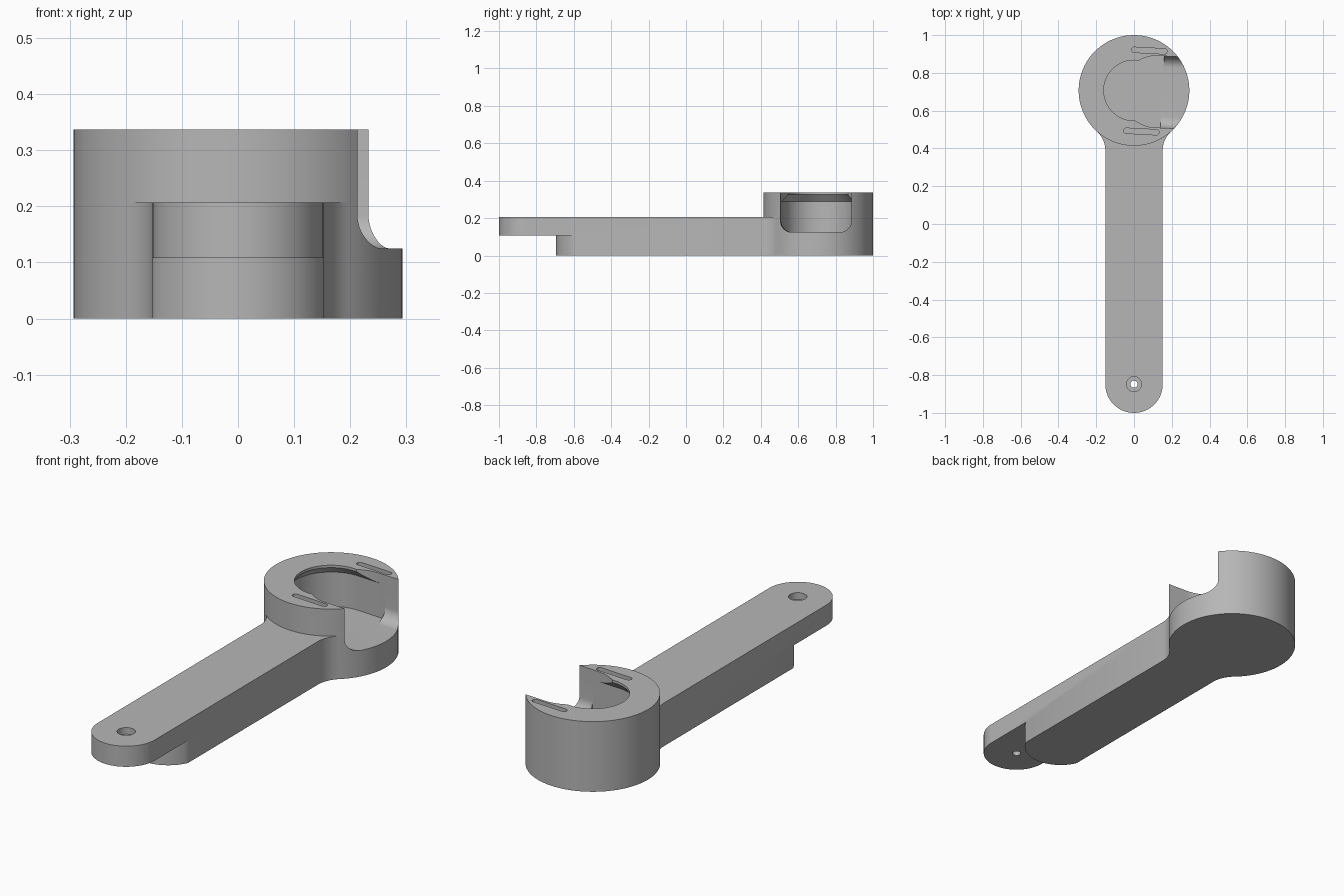
import bpy, bmesh, math
from mathutils import Matrix, Vector

cube = bpy.data.objects.get("Cube")
if cube:
    bpy.data.objects.remove(cube, do_unlink=True)

HEAD_Y, HEAD_R, HEAD_TOP = 0.707, 0.293, 0.337
ARM_W, ARM_TOP, STEP_Z = 0.152, 0.207, 0.108
TIP_Y = -1 + ARM_W
FLOOR, SLOT_W, LIP_R = 0.125, 0.19, 0.16

grey = bpy.data.materials.new("plain_grey")
grey.use_nodes = True
colour = (0.47, 0.47, 0.47, 1)
grey.diffuse_color = colour
grey.node_tree.nodes["Principled BSDF"].inputs["Base Color"].default_value = colour


def arc(cx, cy, r, a, b, n=32):
    """Points along an arc, angles in degrees."""
    return [(cx + r * math.cos(math.radians(a + (b - a) * i / n)),
             cy + r * math.sin(math.radians(a + (b - a) * i / n))) for i in range(n + 1)]


def loft(name, layers, matrix=Matrix()):
    """Closed solid through stacked (outline, height) layers."""
    bm = bmesh.new()
    rings = [[bm.verts.new(matrix @ Vector((x, y, z))) for x, y in pts] for pts, z in layers]
    for low, high in zip(rings, rings[1:]):
        for i in range(len(low)):
            j = (i + 1) % len(low)
            bm.faces.new((low[i], low[j], high[j], high[i]))
    bm.faces.new(rings[0][::-1])
    bm.faces.new(rings[-1])
    bmesh.ops.recalc_face_normals(bm, faces=bm.faces)
    mesh = bpy.data.meshes.new(name)
    bm.to_mesh(mesh)
    bm.free()
    obj = bpy.data.objects.new(name, mesh)
    bpy.context.collection.objects.link(obj)
    mesh.materials.append(grey)
    return obj


def prism(name, pts, z0, z1, matrix=Matrix()):
    return loft(name, [(pts, z0), (pts, z1)], matrix)


def cut(target, cutter):
    mod = target.modifiers.new(cutter.name, 'BOOLEAN')
    mod.operation, mod.solver, mod.object = 'DIFFERENCE', 'EXACT', cutter
    bpy.context.view_layer.objects.active = target
    bpy.ops.object.modifier_apply(modifier=mod.name)
    bpy.data.objects.remove(cutter, do_unlink=True)


def capsule(x0, x1, y, r):
    return arc(x1, y, r, -90, 90, 24) + arc(x0, y, r, 90, 270, 24)


# Full outline: round tip, straight arm, concave neck fillets, round head
fillet_r, fillet_y = 0.134, 0.39
fx = ARM_W + fillet_r
tangent = math.degrees(math.atan2(fillet_y - HEAD_Y, fx))
right_neck = arc(fx, fillet_y, fillet_r, 180, 180 + tangent, 12)
left_neck = [(-x, y) for x, y in reversed(right_neck)]
head_arc = arc(0, HEAD_Y, HEAD_R, tangent, 180 - tangent, 96)
outline = arc(0, TIP_Y, ARM_W, 180, 360, 48) + right_neck + head_arc[1:-1] + left_neck
body = prism("arm_with_holder", outline, 0, HEAD_TOP)

# Lower the arm in front of the head
front_arc = arc(0, HEAD_Y, HEAD_R, 180 - tangent, 360 + tangent, 40)
edge_y = front_arc[0][1]
cut(body, prism("arm_top_cut",
                [(-0.5, -1.2), (0.5, -1.2), (0.5, edge_y)] + front_arc[::-1] + [(-0.5, edge_y)],
                ARM_TOP, 0.5))

# Step under the tip, with a rounded shoulder
end_r, end_y = 0.166, -0.695
half = math.degrees(math.asin(ARM_W / end_r))
shoulder = arc(0, end_y + end_r, end_r, 270 + half, 270 - half, 32)
back_y = shoulder[0][1]
cut(body, prism("tip_step_cut",
                [(-0.5, -1.2), (0.5, -1.2), (0.5, back_y)] + shoulder + [(-0.5, back_y)],
                -0.1, STEP_Z))

# Screw hole and counterbore in the tip
cut(body, prism("screw_hole", arc(0, TIP_Y, 0.019, 0, 350, 35), 0, 0.3))
cut(body, prism("screw_recess", arc(0, TIP_Y, 0.04, 0, 352.5, 47), 0.175, 0.3))

# Holder pocket, slightly turned, with a sloped lip under the top rim
turn = Matrix.Translation((0, HEAD_Y, 0)) @ Matrix.Rotation(math.radians(-3), 4, 'Z')


def pocket(r):
    return [(0.15, -r), (0.15, r)] + arc(0, 0, r, 90, 270, 48)


cut(body, loft("pocket_cut", [(pocket(SLOT_W), FLOOR), (pocket(SLOT_W), 0.29),
                              (pocket(LIP_R), 0.325)], turn))

# Top opening: small round mouth widening into the side slot
mouth = ([(0.5, -SLOT_W), (0.5, SLOT_W)] + arc(0.12, 0, SLOT_W, 90, 123, 12)
         + arc(0, 0, LIP_R, 84, 276, 48) + arc(0.12, 0, SLOT_W, 237, 270, 12))
cut(body, prism("mouth_cut", mouth, 0.26, 0.5, turn))

# Side slot with rounded lower corners
corner = 0.06
u_shape = ([(SLOT_W, 0.5), (-SLOT_W, 0.5)]
           + arc(corner - SLOT_W, FLOOR + corner, corner, 180, 270, 12)
           + arc(SLOT_W - corner, FLOOR + corner, corner, 270, 360, 12))
sideways = Matrix(((0, 0, 1, 0), (1, 0, 0, 0), (0, 1, 0, 0), (0, 0, 0, 1)))
cut(body, prism("slot_cut", u_shape, 0.14, 0.5, turn @ sideways))

# Narrow slits either side of the mouth
for side in (1, -1):
    cx = 0.06 + 0.01 * side
    cut(body, prism("slit_cut", capsule(cx - 0.08, cx + 0.08, 0.215 * side, 0.014),
                    0.17, 0.5, turn))

# Smooth curves, crisp edges
bpy.ops.object.select_all(action='DESELECT')
body.select_set(True)
bpy.context.view_layer.objects.active = body
bpy.ops.object.shade_smooth_by_angle(angle=math.radians(30))
